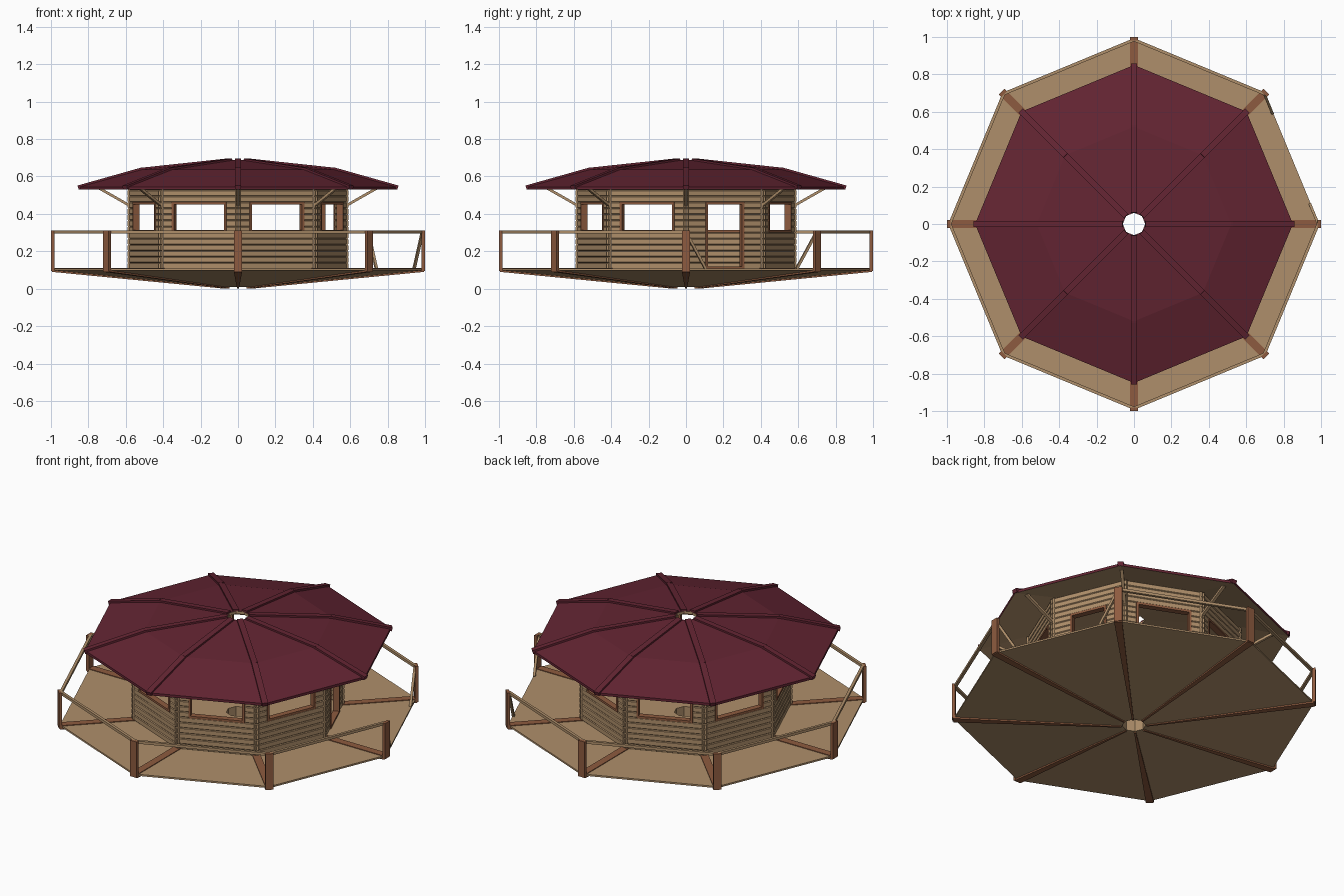
import bpy, bmesh, math
from mathutils import Vector, Matrix

if "Cube" in bpy.data.objects:
    bpy.data.objects.remove(bpy.data.objects["Cube"])

def material(name, rgb):
    m = bpy.data.materials.new(name)
    m.diffuse_color = (*rgb, 1)
    m.use_nodes = True
    m.node_tree.nodes["Principled BSDF"].inputs["Base Color"].default_value = m.diffuse_color
    return m

TAN = material("pale_timber", (0.43, 0.275, 0.145))
BROWN = material("red_brown_timber", (0.27, 0.105, 0.05))
RED = material("dark_red_roofing", (0.125, 0.018, 0.032))
STEP = math.radians(45)

def finish(name, bm, *mats):
    bmesh.ops.recalc_face_normals(bm, faces=bm.faces)
    me = bpy.data.meshes.new(name)
    bm.to_mesh(me)
    bm.free()
    for m in mats:
        me.materials.append(m)
    ob = bpy.data.objects.new(name, me)
    bpy.context.collection.objects.link(ob)
    return ob

def polar(r, a, z):
    return Vector((r * math.cos(a), r * math.sin(a), z))

def box(bm, lo, hi, mat=Matrix()):
    lo, hi = Vector(lo), Vector(hi)
    m = mat @ Matrix.Translation((lo + hi) / 2) @ Matrix.Diagonal((*(hi - lo), 1))
    bmesh.ops.create_cube(bm, size=1, matrix=m)

def beam(bm, p, q, w, t):
    """Bar from p to q, w wide horizontally and t thick."""
    d = (q - p).normalized()
    side = d.cross(Vector((0, 0, 1))).normalized()
    rot = Matrix((side, side.cross(d), d)).transposed().to_4x4()
    m = Matrix.Translation((p + q) / 2) @ rot @ Matrix.Diagonal((w, t, (q - p).length, 1))
    bmesh.ops.create_cube(bm, size=1, matrix=m)

def octagon_ring(bm, profile, mats=None):
    """Closed profile of (radius, z) swept round eight corners."""
    rings = [[bm.verts.new(polar(r, k * STEP, z)) for k in range(8)] for r, z in profile]
    n = len(rings)
    for i in range(n):
        a, b = rings[i], rings[(i + 1) % n]
        for k in range(8):
            f = bm.faces.new((a[k], a[(k + 1) % 8], b[(k + 1) % 8], b[k]))
            f.material_index = mats[i] if mats else 0

# Deck with its shallow conical underside
bm = bmesh.new()
octagon_ring(bm, [(0.065, 0.108), (0.99, 0.108), (0.99, 0.098), (0.09, 0.008), (0.065, 0.008)])
finish("deck", bm, TAN)

# Tapered ribs under the deck
bm = bmesh.new()
for k in range(8):
    m = Matrix.Rotation(k * STEP, 4, 'Z')
    vs = []
    for r, h, z0, z1 in ((0.07, 0.005, 0.0, 0.015), (0.995, 0.022, 0.09, 0.104)):
        vs.append([bm.verts.new(m @ Vector(c)) for c in
                   ((r, -h, z0), (r, h, z0), (r, h, z1), (r, -h, z1))])
    a, b = vs
    bm.faces.new(a)
    bm.faces.new(b)
    for i in range(4):
        bm.faces.new((a[i], a[(i + 1) % 4], b[(i + 1) % 4], b[i]))
finish("underside_ribs", bm, BROWN)

# Deck beams and flat railing posts
beams, posts = bmesh.new(), bmesh.new()
for k in range(8):
    m = Matrix.Rotation(k * STEP, 4, 'Z')
    box(beams, (0.57, -0.022, 0.1), (0.995, 0.022, 0.112), m)
    box(posts, (0.982, -0.0225, 0.095), (1.0, 0.0225, 0.31), m)
finish("deck_beams", beams, BROWN)
finish("railing_posts", posts, BROWN)

# Handrails on every side except the entrance (side 0)
bm = bmesh.new()
for k in range(1, 8):
    beam(bm, polar(0.985, k * STEP, 0.302), polar(0.985, (k + 1) * STEP, 0.302), 0.016, 0.016)
finish("handrails", bm, TAN)

# Slanted braces either side of the entrance
bm = bmesh.new()
p, q = polar(0.985, 0, 0), polar(0.985, STEP, 0)
for a, b in ((p, q), (q, p)):
    foot = a.lerp(b, 0.15) + Vector((0, 0, 0.108))
    beam(bm, a + Vector((0, 0, 0.3)), foot, 0.014, 0.014)
finish("entrance_braces", bm, TAN)

# Log walls with openings
R = 0.572
AP, HALF = R * math.cos(STEP / 2), R * math.sin(STEP / 2)
PITCH, Z0, ROWS = 0.0325, 0.105, 15

def log(bm, m, u0, u1, z):
    """Chamfered log lying along the wall."""
    t, c = 0.013, 0.004
    sec = [(-t, z + c), (-t, z + PITCH - c), (-t + c, z + PITCH), (t - c, z + PITCH),
           (t, z + PITCH - c), (t, z + c), (t - c, z), (-t + c, z)]
    a, b = [[bm.verts.new(m @ Vector((AP + x, u, h))) for x, h in sec] for u in (u0, u1)]
    bm.faces.new(a)
    bm.faces.new(b)
    for i in range(8):
        bm.faces.new((a[i], a[(i + 1) % 8], b[(i + 1) % 8], b[i]))

walls, frames = bmesh.new(), bmesh.new()
for k in range(8):
    m = Matrix.Rotation((k + 0.5) * STEP, 4, 'Z')
    door = k == 0
    w = 0.112 if door else 0.158
    first, last = (0, 10) if door else (6, 10)
    end = HALF + 0.016
    for i in range(ROWS):
        z = Z0 + i * PITCH
        if first <= i <= last:
            log(walls, m, -end, -w, z)
            log(walls, m, w, end, z)
        else:
            log(walls, m, -end, end, z)
    zb, zt = Z0 + first * PITCH, Z0 + (last + 1) * PITCH
    f, x0, x1 = 0.013, AP - 0.018, AP + 0.018
    box(frames, (x0, -w, zb), (x1, -w + f, zt), m)
    box(frames, (x0, w - f, zb), (x1, w, zt), m)
    box(frames, (x0, -w + f, zt - f), (x1, w - f, zt), m)
    box(frames, (x0, -w + f, zb), (x1, w - f, zb + f), m)
finish("log_walls", walls, TAN)
finish("window_and_door_frames", frames, BROWN)

# Two-pitch roof with a hole at the crown, red above and timber below
bm = bmesh.new()
octagon_ring(bm, [(0.06, 0.687), (0.52, 0.637), (0.85, 0.545),
                  (0.85, 0.53), (0.52, 0.62), (0.06, 0.67)], [0, 0, 0, 1, 1, 1])
finish("roof", bm, RED, TAN)

# Ridge caps along the roof corners and struts under the eaves
caps, struts = bmesh.new(), bmesh.new()
for k in range(8):
    a = k * STEP
    beam(caps, polar(0.06, a, 0.686), polar(0.525, a, 0.636), 0.034, 0.02)
    beam(caps, polar(0.515, a, 0.637), polar(0.855, a, 0.541), 0.034, 0.022)
    beam(struts, polar(0.58, a, 0.445), polar(0.77, a, 0.553), 0.018, 0.014)
finish("ridge_caps", caps, RED)
finish("eave_struts", struts, TAN)
